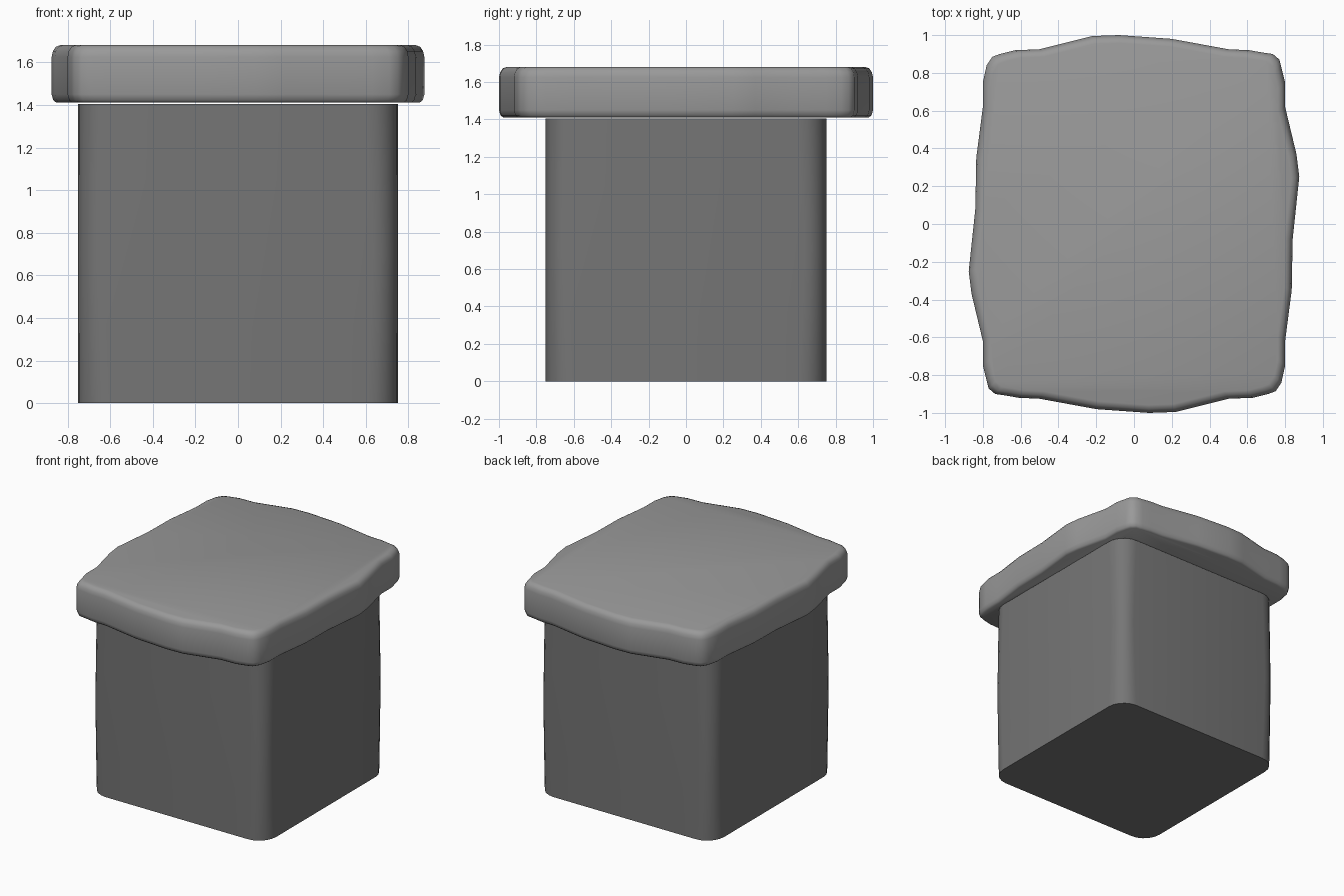
import bpy, bmesh, math

if "Cube" in bpy.data.objects:
    bpy.data.objects.remove(bpy.data.objects["Cube"])


def loft(name, rings, angle, grey):
    """Skin a stack of equal-length closed rings and cap both ends."""
    bm = bmesh.new()
    loops = [[bm.verts.new(p) for p in ring] for ring in rings]
    n = len(loops[0])
    for a, b in zip(loops, loops[1:]):
        for i in range(n):
            j = (i + 1) % n
            bm.faces.new((a[i], a[j], b[j], b[i]))
    bm.faces.new(loops[0])
    bm.faces.new(loops[-1])
    bmesh.ops.recalc_face_normals(bm, faces=bm.faces)
    mesh = bpy.data.meshes.new(name)
    bm.to_mesh(mesh)
    bm.free()
    mat = bpy.data.materials.new(name + "_stone")
    mat.diffuse_color = (grey, grey, grey, 1)
    mat.use_nodes = True
    mat.node_tree.nodes["Principled BSDF"].inputs["Base Color"].default_value = mat.diffuse_color
    mesh.materials.append(mat)
    obj = bpy.data.objects.new(name, mesh)
    bpy.context.collection.objects.link(obj)
    bpy.ops.object.select_all(action='DESELECT')
    obj.select_set(True)
    bpy.context.view_layer.objects.active = obj
    bpy.ops.object.shade_smooth_by_angle(angle=math.radians(angle))
    return obj


def rounded_square(half, radius, z, steps=5):
    pts = []
    for k, (sx, sy) in enumerate([(1, 1), (-1, 1), (-1, -1), (1, -1)]):
        for s in range(steps + 1):
            t = math.radians(90 * (k + s / steps))
            pts.append((sx * (half - radius) + radius * math.cos(t),
                        sy * (half - radius) + radius * math.sin(t), z))
    return pts


# Pedestal body: softly worn vertical corners
loft("pedestal_body", [rounded_square(0.75, r, z) for r, z in
                       [(0.145, 0), (0.13, 0.35), (0.12, 0.7), (0.13, 1.05), (0.145, 1.405)]],
     40, 0.18)

# Slab outline: one half, repeated with a half turn
half = [(-0.08, 1.0), (0.2, 0.98), (0.5, 0.925), (0.61, 0.92), (0.68, 0.908), (0.735, 0.9),
        (0.77, 0.87), (0.78, 0.83), (0.8, 0.75), (0.8, 0.62), (0.86, 0.37), (0.875, 0.25),
        (0.84, -0.08), (0.835, -0.35), (0.8, -0.62), (0.8, -0.75), (0.78, -0.84),
        (0.75, -0.885), (0.71, -0.9), (0.63, -0.92), (0.5, -0.925), (0.22, -0.995)]
outline = half + [(-x, -y) for x, y in half]


def slab_ring(inset, z):
    return [(x * (1 - inset / 0.875), y * (1 - inset), z) for x, y in outline]


# Top slab: uneven edge with rounded rims
loft("top_slab", [slab_ring(i, z) for i, z in
                  [(0.022, 1.411), (0.008, 1.422), (0, 1.45), (0, 1.625),
                   (0.006, 1.652), (0.02, 1.673), (0.042, 1.681)]], 50, 0.32)
